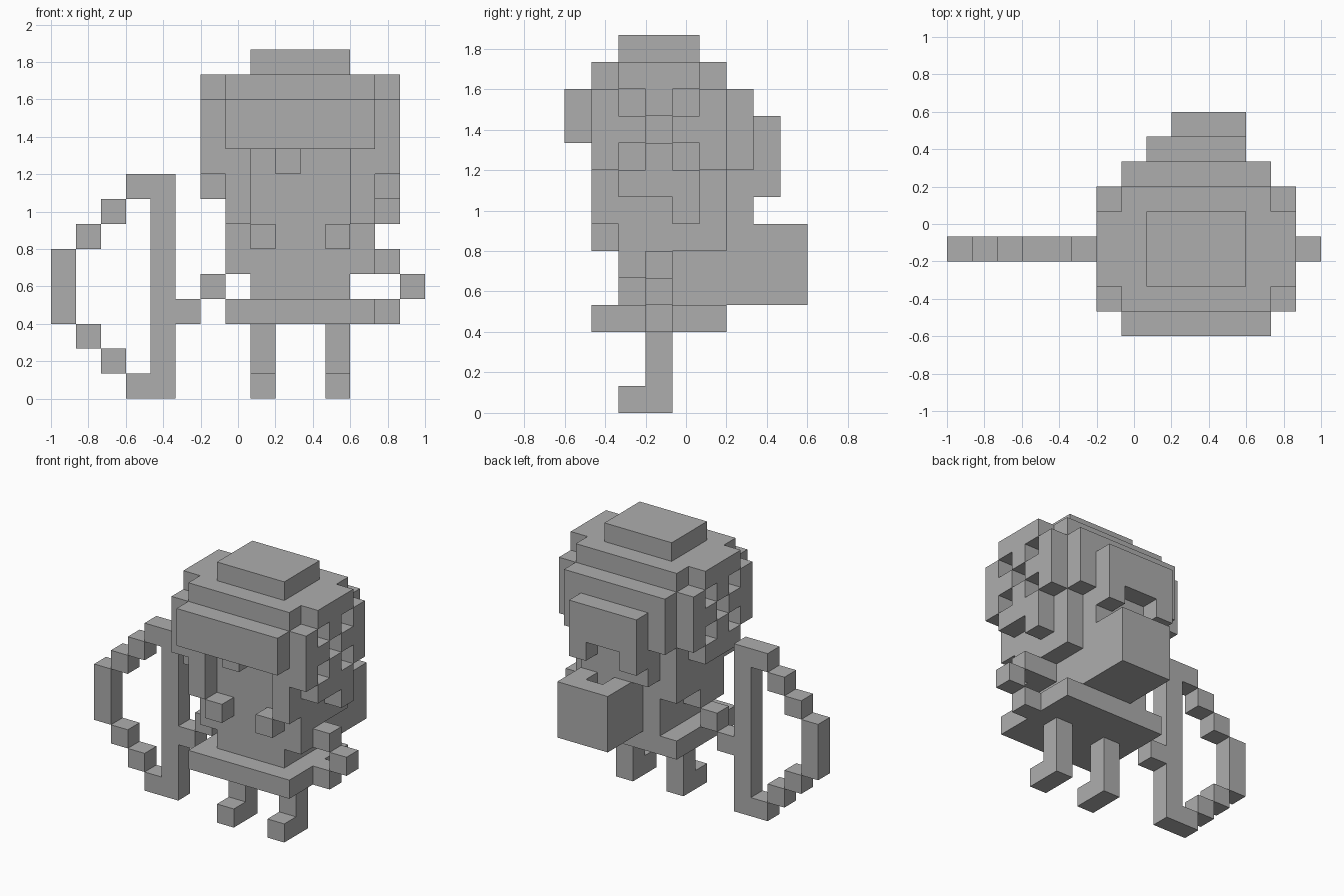
import bpy, bmesh
from mathutils import Vector

cube = bpy.data.objects.get("Cube")
if cube:
    bpy.data.objects.remove(cube, do_unlink=True)

U = 2 / 15                        # size of one block
ORIGIN = Vector((-7.5, -4.5, 0))  # grid corner, in blocks

grey = bpy.data.materials.new("plain grey")
grey.use_nodes = True
colour = (0.42, 0.42, 0.42, 1)
grey.diffuse_color = colour
grey.node_tree.nodes["Principled BSDF"].inputs["Base Color"].default_value = colour


def part(name, *boxes):
    """One object from boxes given as (x, x_end), (y, y_end), (z, z_end) in blocks."""
    bm = bmesh.new()
    for spans in boxes:
        low = Vector([s[0] for s in spans])
        high = Vector([s[1] for s in spans])
        size = high - low
        new = bmesh.ops.create_cube(bm, size=1)["verts"]
        bmesh.ops.scale(bm, vec=size * U, verts=new)
        bmesh.ops.translate(bm, vec=(ORIGIN + (low + high) / 2) * U, verts=new)
    mesh = bpy.data.meshes.new(name)
    bm.to_mesh(mesh)
    bm.free()
    mesh.materials.append(grey)
    obj = bpy.data.objects.new(name, mesh)
    bpy.context.collection.objects.link(obj)
    return obj


def cell(x, y, z):
    return (x, x + 1), (y, y + 1), (z, z + 1)


# Body and head core
part("torso", ((8, 12), (2, 6), (4, 6)))
part("skirt", ((7, 13), (1, 6), (3, 4)))
part("head", ((7, 13), (2, 6), (6, 13)))

# Hat crown, brim and front hair
part("hat_crown", ((8, 12), (2, 5), (13, 14)))
part("hat_front", ((7, 13), (1, 2), (10, 13)))
part("hat_brim", ((7, 13), (0, 1), (10, 12)))
part("forelock", cell(9, 1, 9))

# Paired parts on both sides
for side, lock, eye, leg, wall in (("right", 7, 8, 8, 6), ("left", 12, 11, 11, 13)):
    part(side + "_front_lock", ((lock, lock + 1), (1, 2), (7, 10)))
    part(side + "_eye", cell(eye, 1, 6))
    part(side + "_shoulder", ((lock, lock + 1), (2, 4), (5, 6)))
    part(side + "_leg", ((leg, leg + 1), (3, 4), (0, 3)))
    part(side + "_foot", cell(leg, 2, 0))
    # Side hair with a crossed pattern of openings
    w = (wall, wall + 1)
    part(side + "_side_hair",
         (w, (2, 5), (12, 13)),
         (w, (1, 2), (9, 12)), (w, (5, 6), (9, 12)),
         cell(wall, 3, 11), cell(wall, 2, 10), cell(wall, 4, 10),
         cell(wall, 3, 9), (w, (2, 5), (8, 9)))
part("left_hair_tip", cell(13, 4, 7))

# Back hair in stepped layers
part("back_hair", ((7, 13), (6, 7), (9, 12)), ((8, 12), (6, 7), (7, 9)))
part("back_braid", ((8, 12), (7, 8), (9, 11)), cell(8, 7, 8), cell(11, 7, 8))

# Open pack on the back
part("back_pack",
     ((9, 12), (6, 9), (4, 5)),
     ((9, 12), (6, 7), (5, 7)), ((9, 12), (8, 9), (5, 7)),
     ((9, 10), (7, 8), (5, 7)), ((11, 12), (7, 8), (5, 7)))

# Arms and hands
part("left_arm", cell(13, 3, 5))
part("left_hand", cell(14, 3, 4))
part("left_held_piece", cell(13, 3, 3))
part("right_hand", cell(6, 3, 4))
part("bow_grip", cell(5, 3, 3))

# Bow: upright, stepped limbs and outer curve
part("bow_upright", ((4, 5), (3, 4), (0, 9)))
part("bow_limbs", *[cell(3 - n, 3, z) for n in range(3) for z in (n, 8 - n)])
part("bow_curve", ((0, 1), (3, 4), (3, 6)))
